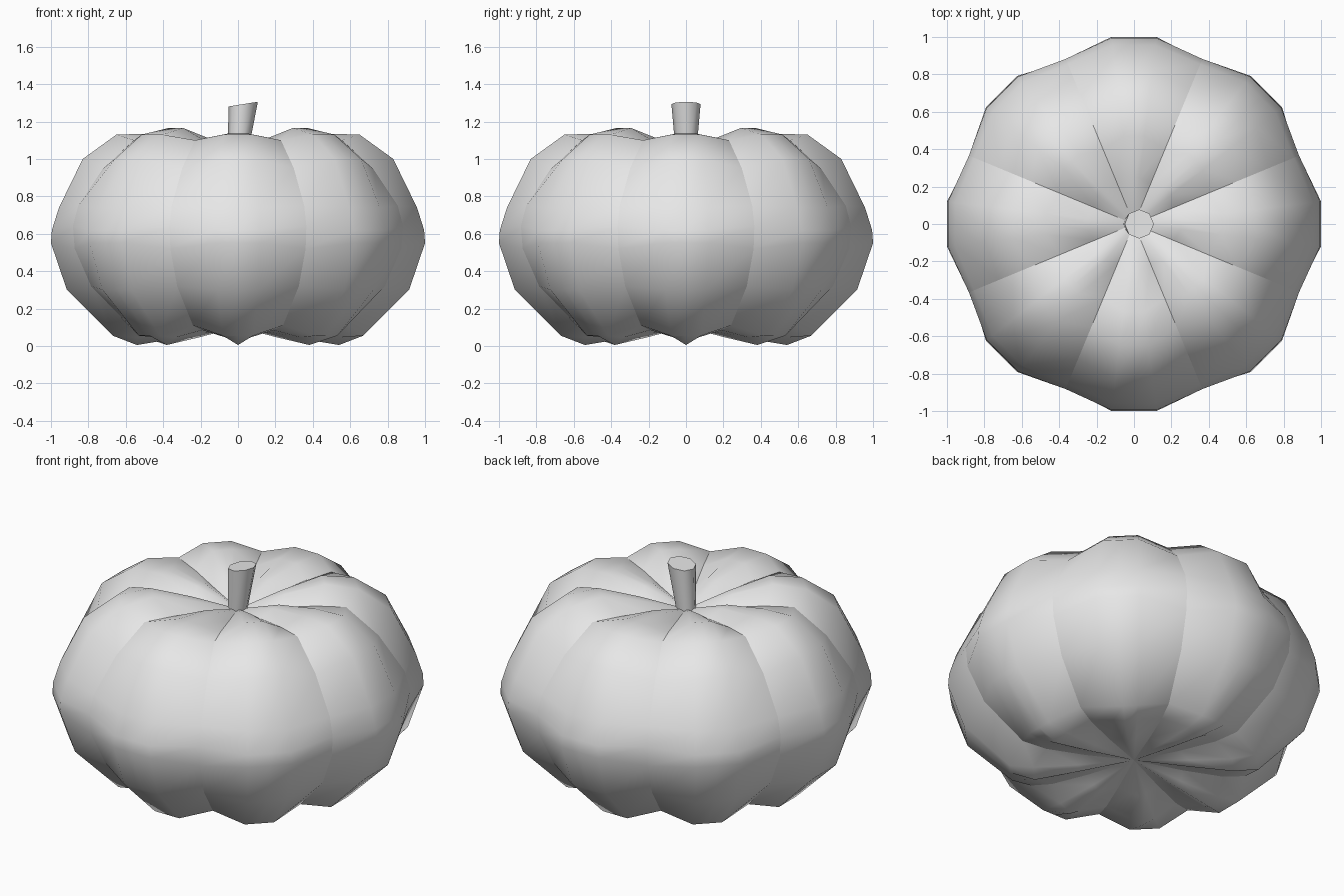
import bpy, bmesh
from math import sin, cos, pi
from mathutils import Vector, Matrix

cube = bpy.data.objects.get("Cube")
if cube:
    bpy.data.objects.remove(cube, do_unlink=True)

grey = bpy.data.materials.new("plain_grey")
grey.use_nodes = True
grey.diffuse_color = (0.8, 0.8, 0.8, 1)
grey.node_tree.nodes["Principled BSDF"].inputs["Base Color"].default_value = (0.8, 0.8, 0.8, 1)


def finish(bm, name):
    bmesh.ops.recalc_face_normals(bm, faces=bm.faces)
    mesh = bpy.data.meshes.new(name)
    bm.to_mesh(mesh)
    bm.free()
    mesh.materials.append(grey)
    obj = bpy.data.objects.new(name, mesh)
    bpy.context.collection.objects.link(obj)
    return obj


# Radius and height of the lobe crest and of the groove, bottom to top
BOTTOM, TOP = 0.10, 1.03
CREST = [(.30, .045), (.54, .005), (.67, .055), (.915, .30), (1, .55), (.995, .62),
         (.957, .74), (.83, 1.0), (.65, 1.13), (.47, 1.15), (.25, 1.11)]
GROOVE = [(.28, .085), (.50, .085), (.63, .11), (.85, .32), (.945, .52), (.955, .64),
          (.925, .75), (.78, .95), (.60, 1.10), (.43, 1.09), (.23, 1.06)]
LOBES = 8


def build_body():
    bm = bmesh.new()
    step = 2 * pi / LOBES
    south = bm.verts.new((0, 0, BOTTOM))
    north = bm.verts.new((0, 0, TOP))
    columns = []
    for lobe in range(LOBES):
        turn = Matrix.Rotation(lobe * step, 3, 'Z')
        lift = 0.015 if lobe % 2 else -0.015      # every other lobe is a little taller
        parts = [[], [], [], []]
        for i, ((r, z), (gr, gz)) in enumerate(zip(CREST, GROOVE)):
            if i == 9:
                z += lift
            side_z = (z + gz) / 2 if i < 2 else z
            points = [(gr * cos(step / 2), -gr * sin(step / 2), gz),
                      (r, -0.12 * r, side_z), (r, 0, z), (r, 0.12 * r, side_z)]
            for part, p in zip(parts, points):
                part.append(bm.verts.new(turn @ Vector(p)))
        columns += parts
    for k, left in enumerate(columns):
        right = columns[(k + 1) % len(columns)]
        bm.faces.new((south, right[0], left[0]))
        bm.faces.new((north, left[-1], right[-1]))
        for i in range(len(left) - 1):
            bm.faces.new((left[i], right[i], right[i + 1], left[i + 1]))
    for f in bm.faces:
        f.smooth = True
    # Crisp creases along the grooves
    for column in columns[::4]:
        chain = [south] + column + [north]
        for a, b in zip(chain, chain[1:]):
            bm.edges.get((a, b)).smooth = False
    return finish(bm, "pumpkin_body")


def build_stem():
    bm = bmesh.new()
    # Centre x, height, radius and slant of each end
    rings = []
    for x, z, r, slant in ((-0.005, 1.0, 0.052, 0), (0.028, 1.293, 0.078, 0.16)):
        ring = []
        for k in range(8):
            a = 2 * pi * k / 8
            ring.append(bm.verts.new((x + r * cos(a), r * sin(a), z + slant * r * cos(a))))
        rings.append(ring)
    low, high = rings
    for k in range(8):
        n = (k + 1) % 8
        bm.faces.new((low[k], low[n], high[n], high[k])).smooth = True
    for ring in rings:
        bm.faces.new(ring)
        for k in range(8):
            bm.edges.get((ring[k], ring[(k + 1) % 8])).smooth = False
    return finish(bm, "stem")


build_body()
build_stem()
